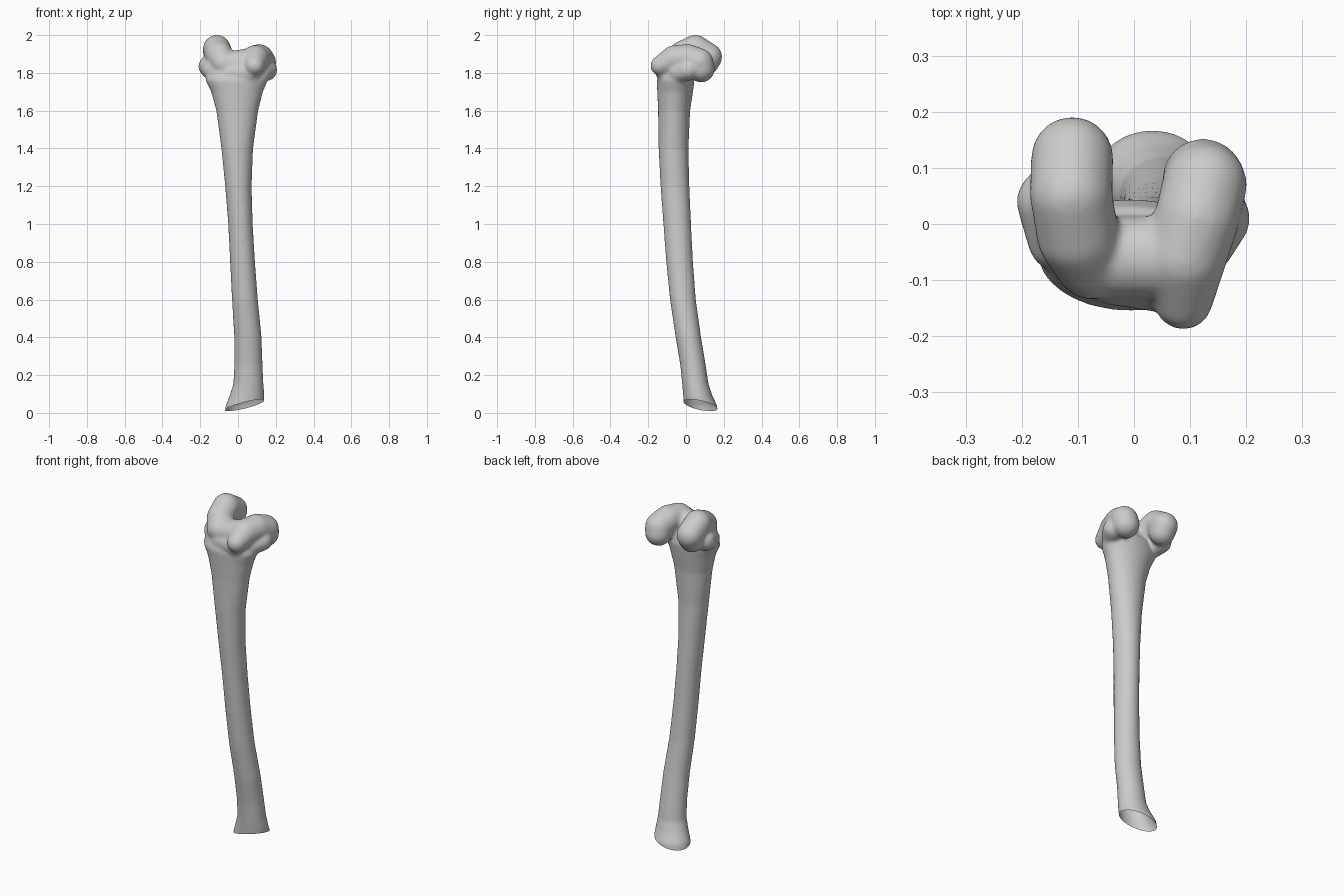
import bpy
import bmesh
from math import cos, sin, pi
from mathutils import Vector, Matrix

cube = bpy.data.objects.get("Cube")
if cube:
    bpy.data.objects.remove(cube, do_unlink=True)

bone_grey = bpy.data.materials.new("bone grey")
bone_grey.use_nodes = True
bone_grey.diffuse_color = (0.6, 0.6, 0.6, 1)
bone_grey.node_tree.nodes["Principled BSDF"].inputs["Base Color"].default_value = (0.6, 0.6, 0.6, 1)

# Shaft sections: height, left-right limits, front-back limits
SHAFT = [
    (-0.06, -0.08, 0.14, -0.01, 0.175),
    (0.04, -0.065, 0.14, -0.012, 0.165),
    (0.09, -0.045, 0.14, -0.015, 0.14),
    (0.15, -0.025, 0.135, -0.02, 0.12),
    (0.25, -0.02, 0.13, -0.03, 0.105),
    (0.4, -0.02, 0.125, -0.055, 0.08),
    (0.6, -0.032, 0.105, -0.085, 0.052),
    (0.8, -0.042, 0.09, -0.105, 0.037),
    (1.0, -0.052, 0.078, -0.12, 0.027),
    (1.2, -0.068, 0.072, -0.135, 0.018),
    (1.4, -0.088, 0.08, -0.145, 0.013),
    (1.6, -0.115, 0.107, -0.148, 0.022),
    (1.7, -0.142, 0.132, -0.152, 0.037),
    (1.76, -0.172, 0.158, -0.155, 0.045),
    (1.83, -0.16, 0.15, -0.13, 0.03),
]

# Rounded masses at the upper end, each a chain of centre and radius
CHAINS = {
    "right_condyle": [(-0.075, -0.07, 1.85, 0.066), (-0.1, -0.02, 1.895, 0.074),
                      (-0.112, 0.05, 1.928, 0.074), (-0.11, 0.118, 1.885, 0.074),
                      (-0.11, 0.1, 1.85, 0.07)],
    "right_side_bulge": [(-0.135, -0.03, 1.815, 0.055), (-0.15, 0.04, 1.835, 0.06)],
    "left_condyle": [(0.088, -0.136, 1.838, 0.053), (0.09, -0.06, 1.872, 0.075),
                     (0.112, 0.01, 1.877, 0.076), (0.126, 0.07, 1.855, 0.076),
                     (0.123, 0.08, 1.822, 0.073)],
    "left_side_bulge": [(0.125, -0.04, 1.8, 0.052), (0.15, 0.01, 1.815, 0.058)],
    "middle_groove": [(-0.05, -0.06, 1.84, 0.075), (0.06, -0.06, 1.855, 0.075)],
    "front_groove": [(-0.04, -0.085, 1.8, 0.06), (0.06, -0.1, 1.8, 0.06)],
}


def loft(bm, sections, sides=40):
    rings = []
    for z, x0, x1, y0, y1 in sections:
        rings.append([bm.verts.new(((x0 + x1) / 2 + (x1 - x0) / 2 * cos(2 * pi * i / sides),
                                    (y0 + y1) / 2 + (y1 - y0) / 2 * sin(2 * pi * i / sides), z))
                      for i in range(sides)])
    for low, high in zip(rings, rings[1:]):
        for i in range(sides):
            j = (i + 1) % sides
            bm.faces.new((low[i], low[j], high[j], high[i]))
    bm.faces.new(rings[0][::-1])
    bm.faces.new(rings[-1])


def capsule(bm, ends):
    # Convex skin around two balls
    part = bmesh.new()
    for x, y, z, r in ends:
        bmesh.ops.create_icosphere(part, subdivisions=3, radius=r,
                                   matrix=Matrix.Translation((x, y, z)))
    bmesh.ops.delete(part, geom=part.faces[:], context="FACES_ONLY")
    hull = bmesh.ops.convex_hull(part, input=part.verts[:])
    loose = [v for v in hull["geom_interior"] if isinstance(v, bmesh.types.BMVert)]
    bmesh.ops.delete(part, geom=loose, context="VERTS")
    bmesh.ops.delete(part, geom=[e for e in part.edges if not e.link_faces], context="EDGES")
    bmesh.ops.recalc_face_normals(part, faces=part.faces[:])
    mesh = bpy.data.meshes.new("capsule")
    part.to_mesh(mesh)
    part.free()
    bm.from_mesh(mesh)
    bpy.data.meshes.remove(mesh)


# Gather all masses in one mesh
bm = bmesh.new()
loft(bm, SHAFT)
for chain in CHAINS.values():
    for pair in zip(chain, chain[1:]):
        capsule(bm, pair)
mesh = bpy.data.meshes.new("bone")
bm.to_mesh(mesh)
bm.free()
bone = bpy.data.objects.new("bone", mesh)
bpy.context.collection.objects.link(bone)

# Fuse and soften the masses
fuse = bone.modifiers.new("fuse", "REMESH")
fuse.mode = "VOXEL"
fuse.voxel_size = 0.008
soften = bone.modifiers.new("soften", "SMOOTH")
soften.factor = 0.5
soften.iterations = 12
bpy.context.view_layer.update()
evaluated = bone.evaluated_get(bpy.context.evaluated_depsgraph_get())
fused = bpy.data.meshes.new_from_object(evaluated)
bone.modifiers.clear()

# Slice the lower end open on a slant
bm = bmesh.new()
bm.from_mesh(fused)
bmesh.ops.bisect_plane(bm, geom=bm.verts[:] + bm.edges[:] + bm.faces[:],
                       plane_co=Vector((0, 0, 0.046)), plane_no=Vector((-0.24, 0.19, 1)),
                       clear_inner=True)
bm.to_mesh(fused)
bm.free()
bone.data = fused
fused.materials.clear()
fused.materials.append(bone_grey)
fused.shade_smooth()
